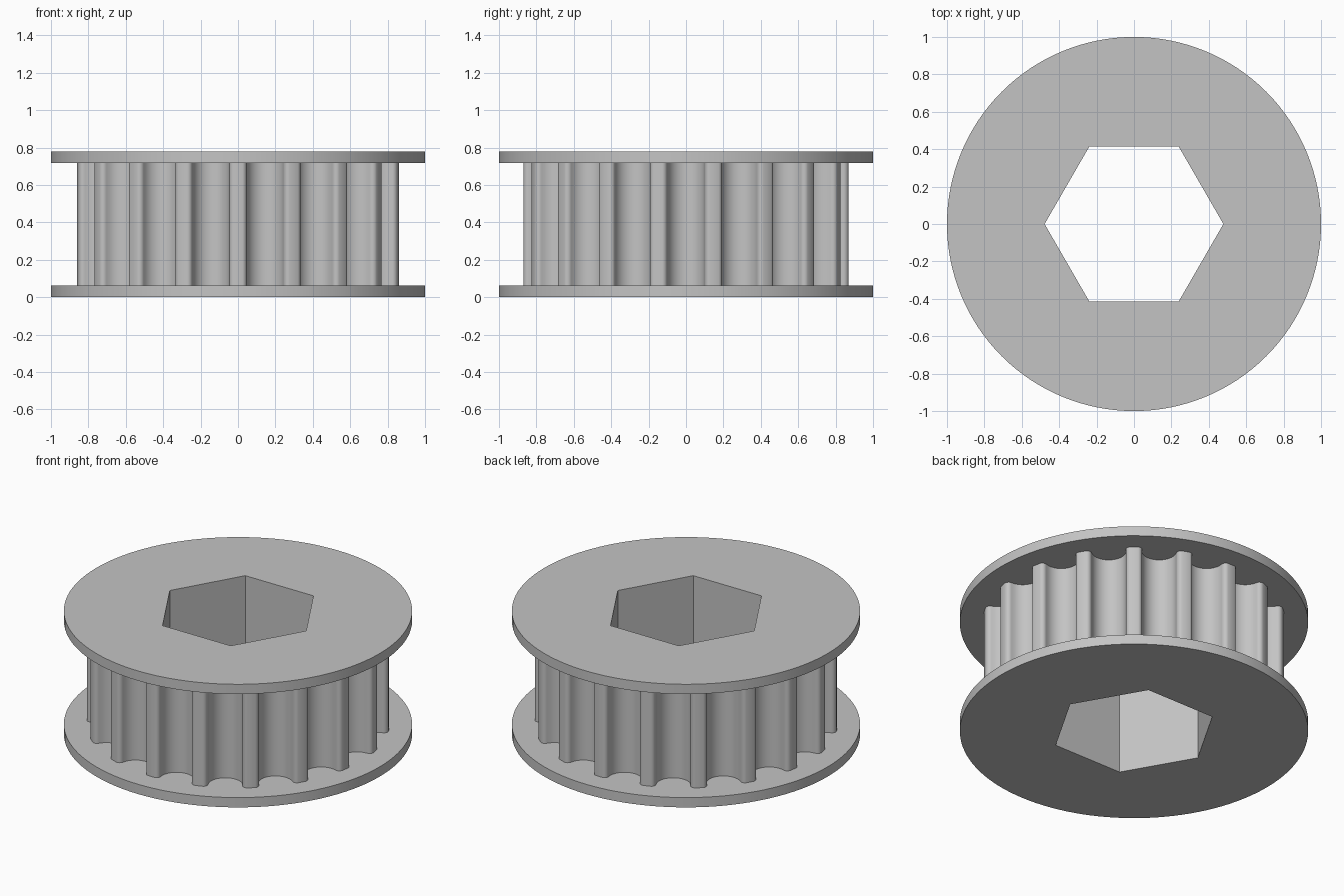
import bpy, bmesh
from math import sin, cos, pi, atan2, sqrt, radians

cube = bpy.data.objects.get("Cube")
if cube:
    bpy.data.objects.remove(cube, do_unlink=True)

TEETH = 18
HEIGHT, FLANGE = 0.78, 0.062
TIP_R = 0.87                      # outer radius of the teeth
GROOVE_R, FILLET = 0.10, 0.027    # groove floor radius, tooth corner radius

grey = bpy.data.materials.new("plain grey")
grey.use_nodes = True
colour = (0.55, 0.55, 0.55, 1)
grey.diffuse_color = colour
grey.node_tree.nodes["Principled BSDF"].inputs["Base Color"].default_value = colour


def ring(radius, count):
    return [(radius * cos(2 * pi * i / count), radius * sin(2 * pi * i / count))
            for i in range(count)]


def groove():
    """One groove as (sideways, outward) points, from corner to corner."""
    side = GROOVE_R + FILLET
    centre = sqrt(TIP_R ** 2 - side ** 2) - FILLET
    half = []
    for i in range(7):            # rounded tooth corner
        a = pi / 2 * i / 6
        half.append((side - FILLET * sin(a), centre + FILLET * cos(a)))
    for i in range(1, 9):         # round groove floor
        a = pi / 2 * i / 8
        half.append((GROOVE_R * cos(a), centre - GROOVE_R * sin(a)))
    return half + [(-u, v) for u, v in reversed(half[:-1])]


def toothed_outline():
    points = []
    for t in range(TEETH):
        middle = 2 * pi * t / TEETH          # a groove faces +x
        for u, v in reversed(groove()):
            a, r = middle + atan2(u, v), sqrt(u * u + v * v)
            points.append((r * cos(a), r * sin(a)))
        a = middle + pi / TEETH              # middle of the tooth tip
        points.append((TIP_R * cos(a), TIP_R * sin(a)))
    return points


def extruded(name, outlines, bottom, top):
    """Fill the outlines (inner ones become holes) and extrude them upwards."""
    curve = bpy.data.curves.new(name, "CURVE")
    curve.dimensions = "2D"
    curve.fill_mode = "BOTH"
    curve.extrude = (top - bottom) / 2
    for outline in outlines:
        spline = curve.splines.new("POLY")
        spline.points.add(len(outline) - 1)
        for point, (x, y) in zip(spline.points, outline):
            point.co = (x, y, 0, 1)
        spline.use_cyclic_u = True
    obj = bpy.data.objects.new(name, curve)
    bpy.context.collection.objects.link(obj)
    bpy.ops.object.select_all(action="DESELECT")
    obj.select_set(True)
    bpy.context.view_layer.objects.active = obj
    bpy.ops.object.convert(target="MESH")
    obj = bpy.context.object

    bm = bmesh.new()
    bm.from_mesh(obj.data)
    bmesh.ops.remove_doubles(bm, verts=bm.verts, dist=0.0001)
    bmesh.ops.translate(bm, verts=bm.verts, vec=(0, 0, (top + bottom) / 2))
    bmesh.ops.recalc_face_normals(bm, faces=bm.faces)
    bm.to_mesh(obj.data)
    bm.free()
    obj.data.materials.clear()
    obj.data.materials.append(grey)
    bpy.ops.object.shade_smooth_by_angle(angle=radians(30))
    return obj


# Hexagonal bore runs through every part
bore = ring(0.478, 6)
rim = ring(1.0, 128)
extruded("lower_flange", [rim, bore], 0, FLANGE)
extruded("toothed_core", [toothed_outline(), bore], FLANGE, HEIGHT - FLANGE)
extruded("upper_flange", [rim, bore], HEIGHT - FLANGE, HEIGHT)
